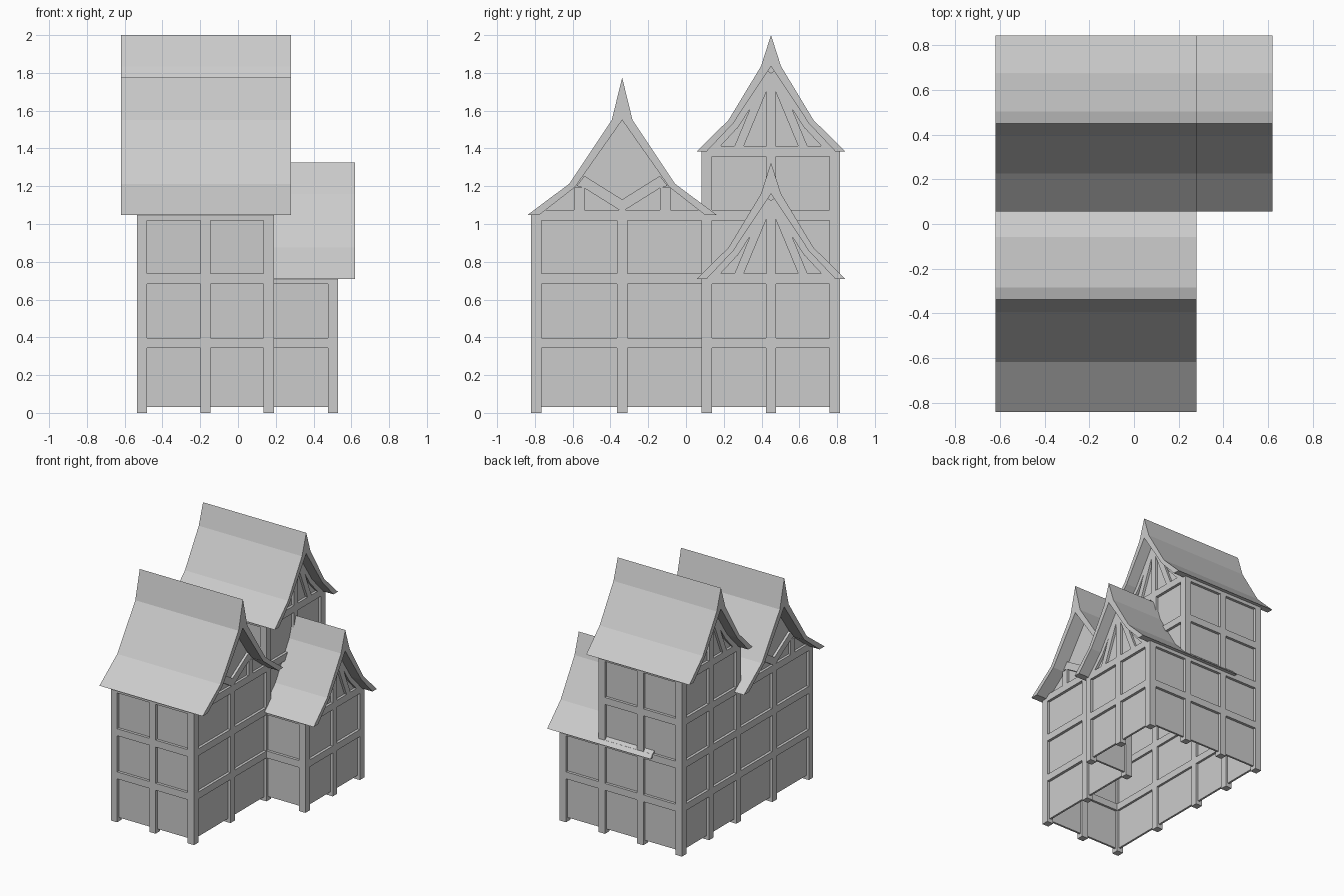
import bpy, bmesh
from mathutils import Vector

if "Cube" in bpy.data.objects:
    bpy.data.objects.remove(bpy.data.objects["Cube"])

H = 0.0275                                # half width of a timber
L = [0.0, 0.37, 0.71, 1.047, 1.385]       # storey levels
XS = [-0.508, -0.172, 0.163, 0.503]       # post lines across
YS = [-0.792, -0.338, 0.11, 0.45, 0.788]  # post lines in depth


def finish(name, bm):
    bmesh.ops.recalc_face_normals(bm, faces=bm.faces)
    me = bpy.data.meshes.new(name)
    bm.to_mesh(me)
    bm.free()
    ob = bpy.data.objects.new(name, me)
    bpy.context.collection.objects.link(ob)


def prism(bm, pts, x0, x1):
    """Extrude a (y, z) outline along x."""
    a = [bm.verts.new((x0, y, z)) for y, z in pts]
    b = [bm.verts.new((x1, y, z)) for y, z in pts]
    bm.faces.new(a)
    bm.faces.new(b[::-1])
    n = len(pts)
    for i in range(n):
        j = (i + 1) % n
        bm.faces.new((a[i], a[j], b[j], b[i]))


def box(bm, x0, x1, y0, y1, z0, z1):
    prism(bm, [(y0, z0), (y1, z0), (y1, z1), (y0, z1)], x0, x1)


def brace(bm, p, q, w, x):
    """Slanted timber in the plane of a gable."""
    p, q = Vector(p), Vector(q)
    d = (q - p).normalized()
    n = Vector((-d.y, d.x)) * w / 2
    prism(bm, [p + n, p - n, q - n, q + n], x - H, x + H)


def wall(name, axis, at, a, b, lo, hi, inward):
    """Recessed panel plus its horizontal beams; axis is the fixed coordinate."""
    panels, beams = bmesh.new(), bmesh.new()
    c = at + inward * 0.002

    def add(bm, half, mid, z0, z1):
        if axis == 'x':
            box(bm, mid - half, mid + half, a, b, z0, z1)
        else:
            box(bm, a, b, mid - half, mid + half, z0, z1)
    add(panels, 0.008, c, max(0.03, L[lo]), L[hi])
    for k in range(max(lo, 1), hi + 1):
        top = 0.012 if (axis == 'y' and k == hi) else H
        add(beams, H, at, L[k] - H, L[k] + top)
    finish(name + "_panel", panels)
    finish(name + "_beams", beams)


# Walls
wall("front_wall", 'y', YS[0], XS[0], XS[2], 0, 3, 1)
wall("front_block_right_wall", 'x', XS[2], YS[0], YS[2], 0, 3, -1)
wall("front_block_left_wall", 'x', XS[0], YS[0], YS[2], 0, 3, 1)
wall("tower_left_wall", 'x', XS[0], YS[2], YS[4], 0, 4, 1)
wall("tower_right_wall", 'x', XS[2], YS[2], YS[4], 2, 4, -1)
wall("tower_front_wall", 'y', YS[2], XS[0], XS[2], 3, 4, 1)
wall("tower_back_wall", 'y', YS[4], XS[0], XS[2], 0, 4, -1)
wall("annex_back_wall", 'y', YS[4], XS[2], XS[3], 0, 2, -1)
wall("annex_front_wall", 'y', YS[2], XS[2], XS[3], 0, 2, 1)
wall("annex_right_wall", 'x', XS[3], YS[2], YS[4], 0, 2, -1)

# Upright posts: column, row, bottom level, top level
bm = bmesh.new()
posts = [(0, 0, 0, 3), (1, 0, 0, 3), (2, 0, 0, 3), (0, 1, 0, 3), (2, 1, 0, 3),
         (0, 2, 0, 4), (1, 2, 3, 4), (2, 2, 0, 4), (0, 3, 0, 4), (2, 3, 2, 4),
         (0, 4, 0, 4), (1, 4, 0, 4), (2, 4, 0, 4),
         (3, 2, 0, 2), (3, 3, 0, 2), (3, 4, 0, 2)]
for i, j, lo, hi in posts:
    box(bm, XS[i] - H, XS[i] + H, YS[j] - H, YS[j] + H, L[lo], L[hi] + 0.012)
finish("posts", bm)

# Roof profiles as (distance from ridge, height above eaves)
WIDE_OUT = [(0.502, 0), (0.28, 0.166), (0.055, 0.503), (0, 0.728)]
WIDE_IN = [(0.44, 0), (0.25, 0.148), (0, 0.503)]
STEEP_OUT = [(0.393, 0), (0.225, 0.165), (0.053, 0.45), (0, 0.615)]
STEEP_IN = [(0.34, 0), (0.2, 0.148), (0, 0.45)]


def arch(half, y, z):
    """Mirror a half profile into a full one from left eave to right eave."""
    left = [(y - d, z + h) for d, h in half]
    right = [(y + d, z + h) for d, h in half[-2::-1]]
    return left + right


def roof(name, out, inn, y, z, x0, x1):
    bm = bmesh.new()
    prism(bm, arch(out, y, z) + arch(inn, y, z)[::-1], x0, x1)
    finish(name, bm)


roof("front_roof", WIDE_OUT, WIDE_IN, YS[1], L[3], -0.62, 0.28)
roof("tower_roof", STEEP_OUT, STEEP_IN, YS[3], L[4], -0.62, 0.28)
roof("annex_roof", STEEP_OUT, STEEP_IN, YS[3], L[2], -0.28, 0.62)


def gable_panel(name, inn, x, y, z):
    bm = bmesh.new()
    prism(bm, arch(inn, y, z), x - 0.008, x + 0.008)
    finish(name, bm)


# Wide gables: short studs and a V brace
for side, x in (("left", XS[0]), ("right", XS[2])):
    y, z = YS[1], L[3]
    gable_panel("front_gable_panel_" + side, WIDE_IN, x, y, z)
    bm = bmesh.new()
    for s in (-1, 1):
        a, b = sorted((y + s * 0.2, y + s * 0.255))
        box(bm, x - H, x + H, a, b, z, z + 0.145)
        prism(bm, [(y, z + 0.018), (y, z + 0.083), (y + s * 0.2, z + 0.208),
                   (y + s * 0.24, z + 0.155), (y + s * 0.2, z + 0.143)],
              x - H, x + H)
    finish("front_gable_timbers_" + side, bm)

# Steep gables: king post, rafters and fanned braces
for name, x, z in (("tower_left", XS[0], L[4]), ("tower_right", XS[2], L[4]),
                   ("annex_right", XS[3], L[2])):
    y = YS[3]
    gable_panel(name + "_gable_panel", STEEP_IN, x, y, z)
    bm = bmesh.new()
    box(bm, x - H, x + H, y - 0.025, y + 0.025, z, z + 0.41)
    for s in (-1, 1):
        brace(bm, (y + s * 0.32, z), (y + s * 0.19, z + 0.14), 0.04, x)
        brace(bm, (y + s * 0.195, z + 0.132), (y + s * 0.008, z + 0.42), 0.04, x)
        brace(bm, (y + s * 0.18, z), (y + s * 0.018, z + 0.39), 0.045, x)
    finish(name + "_gable_timbers", bm)
